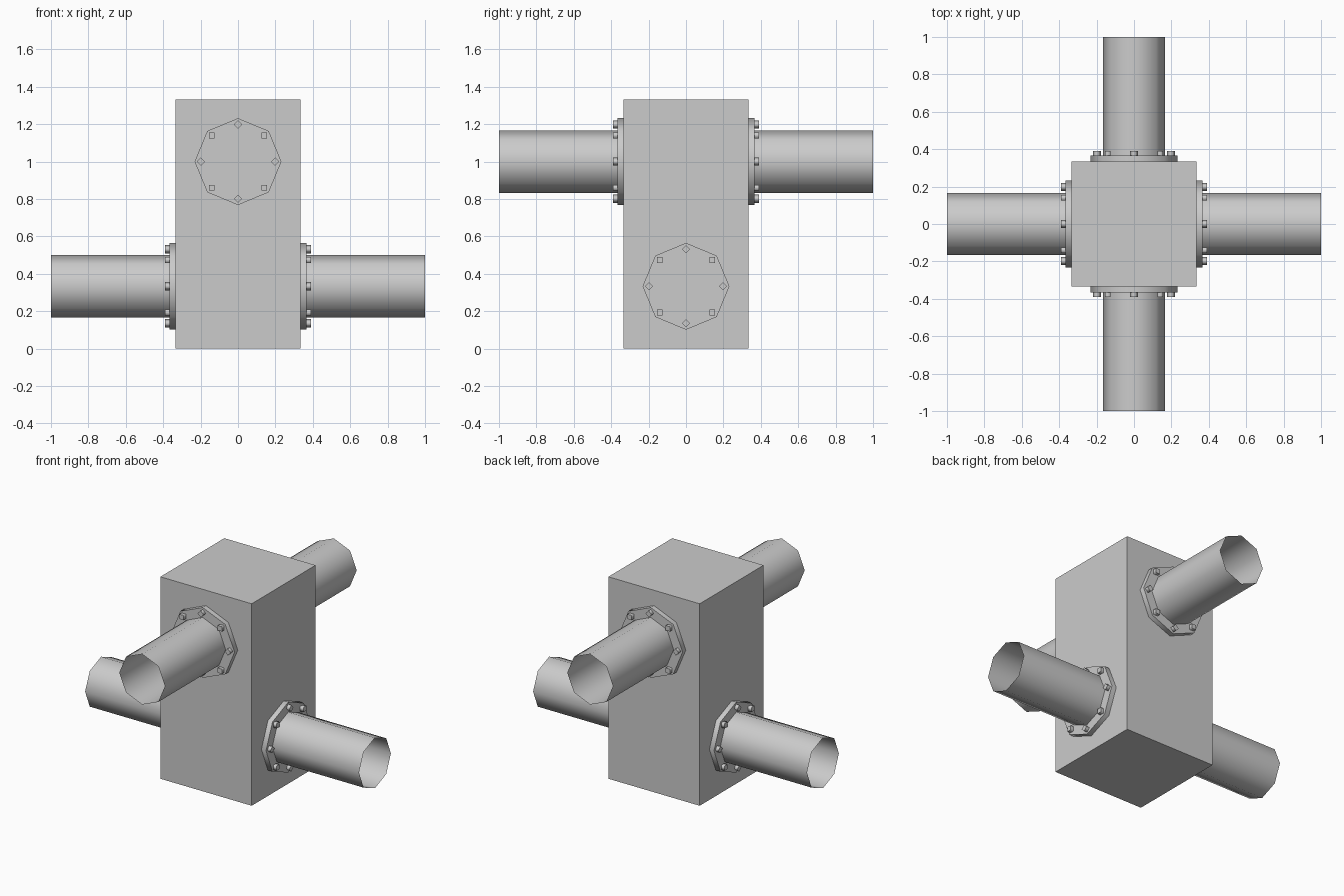
import bpy
import bmesh
from math import cos, sin, pi
from mathutils import Matrix, Vector

cube = bpy.data.objects.get("Cube")
if cube:
    bpy.data.objects.remove(cube, do_unlink=True)

grey = bpy.data.materials.new("plain_grey")
grey.use_nodes = True
colour = (0.6, 0.6, 0.6, 1)
grey.diffuse_color = colour
grey.node_tree.nodes["Principled BSDF"].inputs["Base Color"].default_value = colour

HALF = 1 / 3          # half width of the block
FLANGE_TOP = 0.367    # distance of the flange face from the axis
BOLT_TOP = 0.39


def finish(bm, name, matrix=Matrix()):
    mesh = bpy.data.meshes.new(name)
    bm.to_mesh(mesh)
    bm.free()
    mesh.materials.append(grey)
    obj = bpy.data.objects.new(name, mesh)
    obj.matrix_world = matrix
    bpy.context.collection.objects.link(obj)
    return obj


def add_prism(bm, sides, radius, start, end, centre=(0, 0), turn=0, caps=True):
    """Prism along local z with smooth sides and crisp rims."""
    rings = []
    for z in (start, end):
        ring = []
        for i in range(sides):
            a = turn + 2 * pi * i / sides
            ring.append(bm.verts.new((centre[0] + radius * cos(a),
                                      centre[1] + radius * sin(a), z)))
        rings.append(ring)
    low, high = rings
    for i in range(sides):
        j = (i + 1) % sides
        bm.faces.new((low[i], low[j], high[j], high[i])).smooth = True
    if caps:
        for cap in (bm.faces.new(low[::-1]), bm.faces.new(high)):
            for edge in cap.edges:
                edge.smooth = False


# Central block
bm = bmesh.new()
bmesh.ops.create_cube(bm, size=1)
bmesh.ops.scale(bm, vec=(2 * HALF, 2 * HALF, 4 * HALF), verts=bm.verts)
bmesh.ops.translate(bm, vec=(0, 0, 2 * HALF), verts=bm.verts)
finish(bm, "block")

# Bolted pipes: upper pair front and back, lower pair left and right
outlets = {
    "front": ((0, -1, 0), 3 * HALF),
    "back": ((0, 1, 0), 3 * HALF),
    "left": ((1, 0, 0), HALF),
    "right": ((-1, 0, 0), HALF),
}
for side, (direction, height) in outlets.items():
    out = Vector(direction)
    up = Vector((0, 0, 1))
    place = Matrix((up.cross(out), -up, out)).transposed()
    # Local x runs sideways, local z runs outward
    place = Matrix((up.cross(out), up, out)).transposed().to_4x4()
    place.translation = (0, 0, height)

    # Open thin-walled pipe
    bm = bmesh.new()
    add_prism(bm, 8, HALF / 2, HALF, 1, caps=False)
    finish(bm, side + "_pipe", place)

    # Octagonal flange
    bm = bmesh.new()
    add_prism(bm, 8, 0.232, HALF, FLANGE_TOP)
    finish(bm, side + "_flange", place)

    # Ring of square bolts, corners pointing outward
    bm = bmesh.new()
    for i in range(8):
        a = i * pi / 4
        add_prism(bm, 4, 0.022, FLANGE_TOP - 0.01, BOLT_TOP,
                  (0.198 * cos(a), 0.198 * sin(a)), a)
    finish(bm, side + "_bolts", place)
